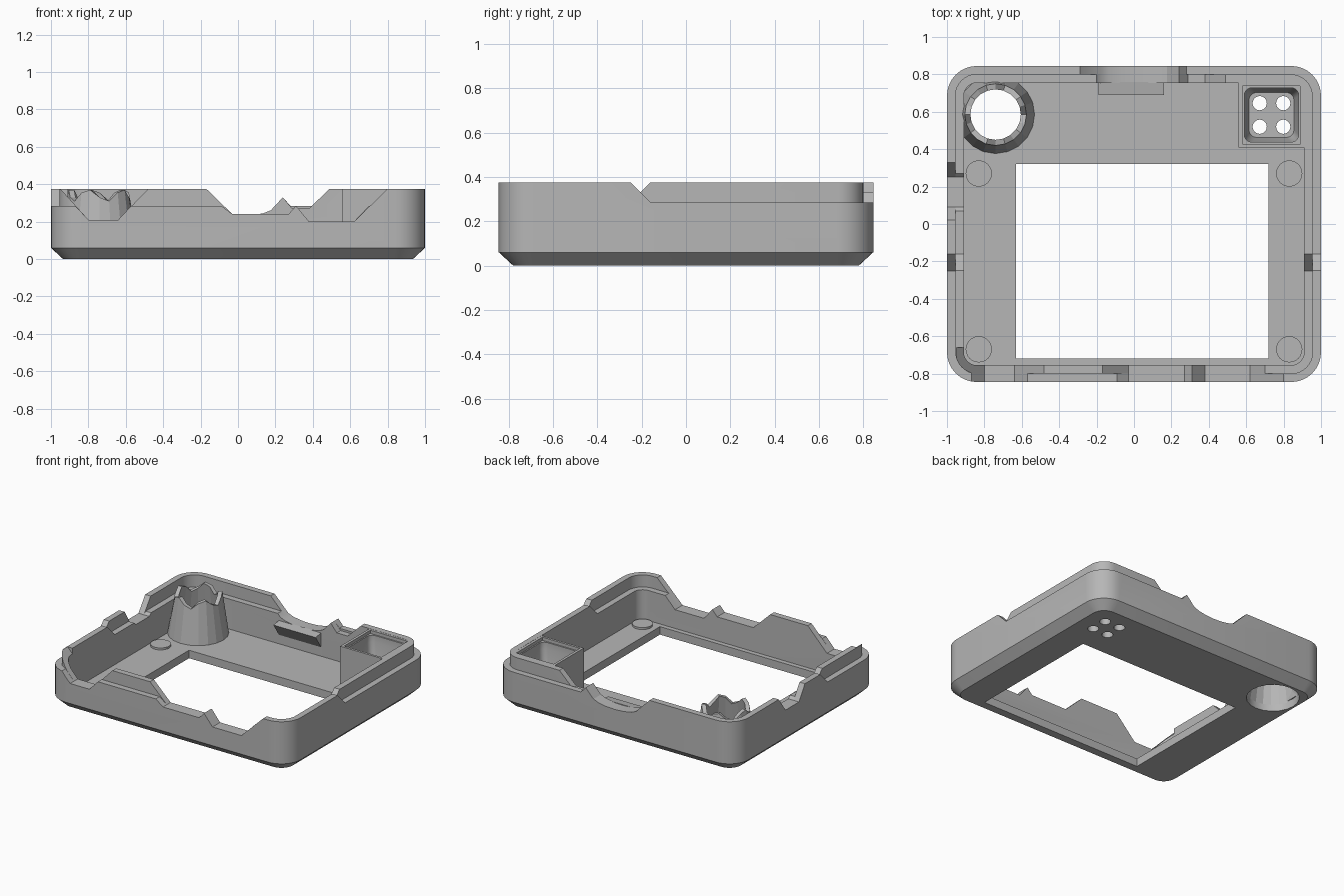
import bpy, bmesh
from math import sin, cos, pi, radians

if "Cube" in bpy.data.objects:
    bpy.data.objects.remove(bpy.data.objects["Cube"])

HX, HY, TOP, FLOOR = 1.0, 0.845, 0.375, 0.06
LOW, FULL = 0.285, 0.376

grey = bpy.data.materials.new("plain grey plastic")
grey.use_nodes = True
grey.diffuse_color = (0.47, 0.47, 0.47, 1)
grey.node_tree.nodes["Principled BSDF"].inputs["Base Color"].default_value = grey.diffuse_color


def loft(name, loops, ring=False):
    """Skin a stack of equal-length loops; ring joins last to first, otherwise ends are capped."""
    bm = bmesh.new()
    rows = [[bm.verts.new(p) for p in loop] for loop in loops]
    n = len(rows[0])
    pairs = list(zip(rows, rows[1:]))
    if ring:
        pairs.append((rows[-1], rows[0]))
    else:
        bm.faces.new(rows[0])
        bm.faces.new(rows[-1])
    for a, b in pairs:
        for i in range(n):
            j = (i + 1) % n
            bm.faces.new((a[i], a[j], b[j], b[i]))
    bmesh.ops.recalc_face_normals(bm, faces=bm.faces)
    mesh = bpy.data.meshes.new(name)
    bm.to_mesh(mesh)
    bm.free()
    mesh.materials.append(grey)
    ob = bpy.data.objects.new(name, mesh)
    bpy.context.collection.objects.link(ob)
    return ob


def rounded(hx, hy, r, z, cx=0, cy=0, seg=8):
    pts = []
    for q, (sx, sy) in enumerate(((1, 1), (-1, 1), (-1, -1), (1, -1))):
        for k in range(seg + 1):
            a = (q + k / seg) * pi / 2
            pts.append((cx + sx * (hx - r) + r * cos(a), cy + sy * (hy - r) + r * sin(a), z))
    return pts


def outline(inset, z):
    return rounded(HX - inset, HY - inset, 0.16 - inset, z)


def circle(x, y, r, z, n=24):
    return [(x + r * cos(2 * pi * i / n), y + r * sin(2 * pi * i / n), z) for i in range(n)]


def box(name, x0, x1, y0, y1, z0, z1):
    return loft(name, [[(x0, y0, z), (x1, y0, z), (x1, y1, z), (x0, y1, z)] for z in (z0, z1)])


def cut(target, cutter):
    mod = target.modifiers.new("cut", "BOOLEAN")
    mod.operation, mod.solver, mod.object = "DIFFERENCE", "EXACT", cutter
    bpy.context.view_layer.objects.active = target
    bpy.ops.object.modifier_apply(modifier=mod.name)
    bpy.data.objects.remove(cutter)


def trim(target, profile, side):
    """Remove everything above a (distance, height) profile along one side of the case."""
    poly = [(-1.1, profile[0][1])] + profile + [(1.1, profile[-1][1]), (1.1, 0.6), (-1.1, 0.6)]
    axis, sign = side
    near, far = (0.80, 1.1) if axis == "x" else (0.66, 1.0)
    loops = []
    for d in (near * sign, far * sign):
        loops.append([(d, t, z) if axis == "x" else (t, d, z) for t, z in poly])
    cut(target, loft("cutter", loops))


FRONT, BACK, LEFT, RIGHT = ("y", -1), ("y", 1), ("x", 1), ("x", -1)

# Chamfered base plate with the screen window
base = loft("base_plate", [outline(0.065, 0), outline(0, FLOOR)])
cut(base, box("cutter", -0.63, 0.72, -0.72, 0.32, -0.1, 0.2))

# Two nested wall shells forming the stepped, interlocking rim
outer = loft("outer_wall", [outline(0, FLOOR), outline(0, TOP),
                            outline(0.045, TOP), outline(0.045, FLOOR)], ring=True)
inner = loft("inner_lip", [outline(0.045, FLOOR), outline(0.045, TOP),
                           outline(0.09, TOP), outline(0.09, FLOOR)], ring=True)

# Front openings
ports = [(-0.03, 0.24), (0.27, 0.24), (0.31, LOW), (0.38, 0.2), (0.62, 0.2)]
slot = [(-0.8, 0.21), (-0.64, 0.21)]
trim(outer, [(-0.87, LOW)] + slot + [(-0.57, LOW), (-0.09, LOW)] + ports + [(0.8, FULL)], FRONT)
trim(inner, [(-0.95, FULL)] + slot + [(-0.48, FULL), (-0.17, FULL)] + ports + [(0.7, LOW)], FRONT)

# Back openings with the rounded cable trough
trough = [(-0.19 * cos(a), 0.28 - 0.05 * sin(a)) for a in (pi * k / 8 for k in range(1, 8))]
trim(outer, [(-0.29, FULL)] + trough + [(0.24, 0.33), (0.28, LOW)], BACK)
trim(inner, [(-0.2, LOW)] + trough + [(0.24, 0.33), (0.29, 0.27), (0.38, 0.27), (0.49, FULL)], BACK)

# Side steps, where the rim swaps from outer to inner
trim(outer, [(-0.25, FULL), (-0.16, LOW)], LEFT)
trim(inner, [(-0.25, LOW), (-0.16, FULL)], LEFT)
notch = [(0.09, 0.265), (0.25, 0.265)]
trim(outer, [(-0.25, LOW), (-0.16, FULL), (0.02, FULL)] + notch + [(0.33, FULL)], RIGHT)
trim(inner, [(-0.25, FULL), (-0.16, LOW), (0.07, LOW)] + notch + [(0.27, LOW)], RIGHT)

# Sloped ledge inside the trough
ledge = [(0.76, 0.235), (0.69, 0.225), (0.76, 0.12)]
loft("trough_ledge", [[(x, y, z) for y, z in ledge] for x in (-0.19, 0.16)])

# Corner box with a tapered pocket and four through holes
cx, cy = 0.735, 0.583
holder = box("corner_holder", 0.56, 0.912, 0.41, 0.757, FLOOR, TOP - 0.001)
cut(holder, box("cutter", cx - 0.155, cx + 0.155, cy - 0.155, cy + 0.155, 0.35, 0.5))
cut(holder, loft("cutter", [rounded(h, h, 0.04, z, cx, cy, 5)
                            for h, z in ((0.12, 0.16), (0.145, 0.3), (0.145, 0.4))]))
for sx in (-1, 1):
    for sy in (-1, 1):
        for part in (base, holder):
            x, y = cx + sx * 0.063, cy + sy * 0.063
            cut(part, loft("cutter", [circle(x, y, 0.038, z) for z in (-0.1, 0.25)]))

# Tapered button tube with a jagged rim, open through the base
bx, by, sides = -0.74, 0.585, 20
cut(base, loft("cutter", [circle(bx, by, 0.18, z, sides) for z in (-0.1, 0.2)]))


def jagged(r):
    return [(x, y, (0.31, 0.355, 0.37, 0.33)[i % 4])
            for i, (x, y, z) in enumerate(circle(bx, by, r, 0, sides))]


loft("button_tube", [circle(bx, by, 0.21, 0.05, sides), jagged(0.165),
                     jagged(0.135), circle(bx, by, 0.18, 0.05, sides)], ring=True)

# Shallow screw bosses beside the window
for x in (-0.83, 0.83):
    for y in (-0.67, 0.27):
        loft("screw_boss", [circle(x, y, 0.07, z) for z in (0.05, 0.075)])

# Smooth the rounded corners and keep the edges crisp
for ob in bpy.context.collection.objects:
    if ob.type == "MESH" and ob.name != "button_tube":
        bpy.ops.object.select_all(action="DESELECT")
        ob.select_set(True)
        bpy.context.view_layer.objects.active = ob
        bpy.ops.object.shade_smooth_by_angle(angle=radians(25))
